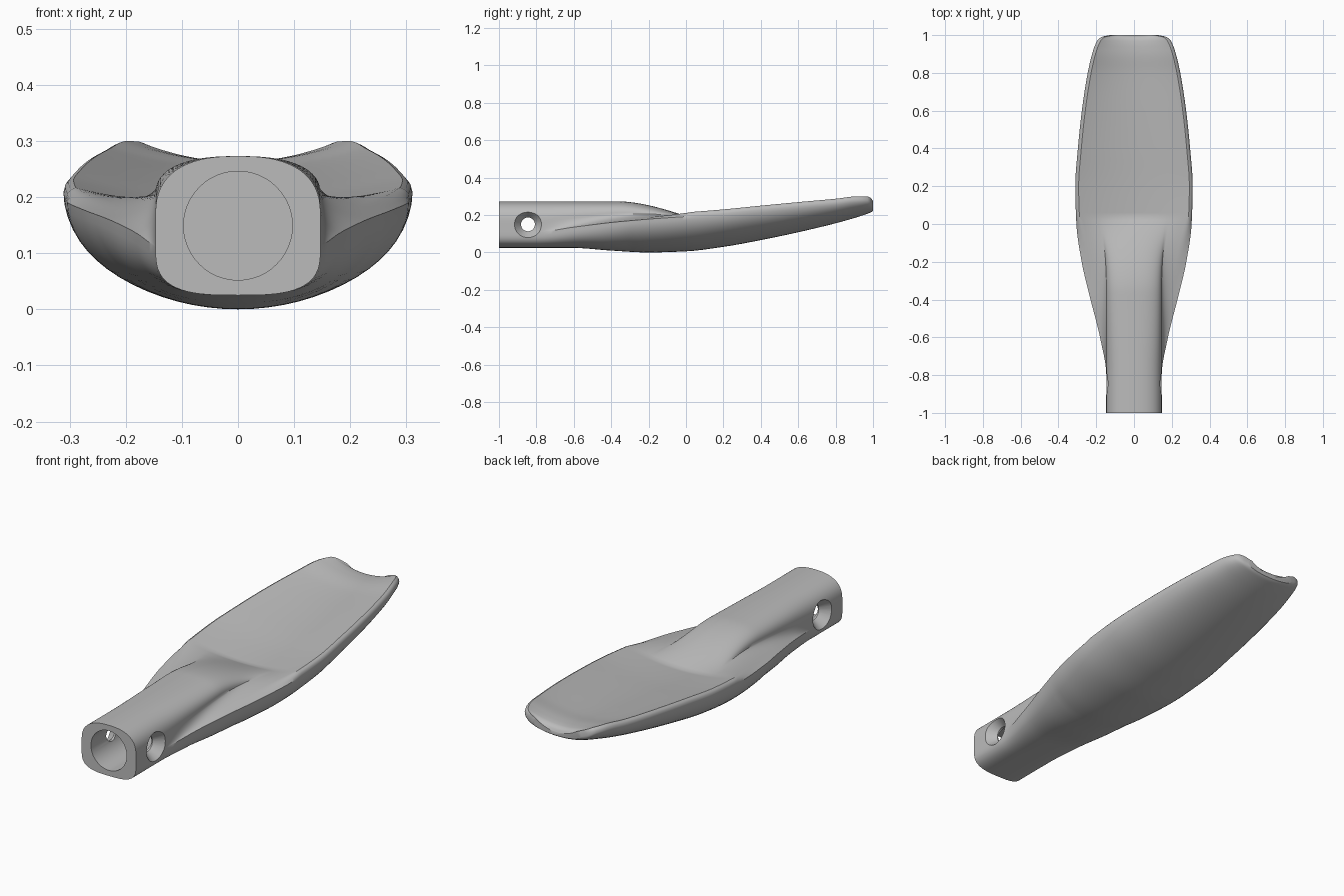
import bpy, bmesh, math
from mathutils import Matrix

if "Cube" in bpy.data.objects:
    bpy.data.objects.remove(bpy.data.objects["Cube"])

grey = bpy.data.materials.new("plain grey")
grey.use_nodes = True
grey.diffuse_color = (0.5, 0.5, 0.5, 1)
grey.node_tree.nodes["Principled BSDF"].inputs["Base Color"].default_value = (0.5, 0.5, 0.5, 1)

# Stations along the length: y, half width, height of widest line, bottom height
STATIONS = [
    (-1, .147, .11, .025), (-.8, .147, .11, .025), (-.6, .18, .135, .024),
    (-.4, .23, .16, .01), (-.2, .277, .178, 0), (0, .305, .192, .006),
    (.2, .311, .208, .03), (.4, .297, .228, .066), (.6, .276, .247, .108),
    (.8, .245, .265, .156), (.92, .216, .278, .19), (.97, .195, .277, .207),
    (.99, .172, .268, .215), (1, .13, .252, .222)]
TOP = .273          # handle top height
NECK = .147         # handle half width


def station(y):
    """Hermite interpolation of the station table with limited slopes."""
    i = 0
    while i < len(STATIONS) - 2 and y > STATIONS[i + 1][0]:
        i += 1
    a, b = STATIONS[i], STATIONS[i + 1]
    h = b[0] - a[0]
    t = (y - a[0]) / h

    def slope(j, c):
        if j == 0 or j == len(STATIONS) - 1:
            return (b[c] - a[c]) / h
        p, q, r = STATIONS[j - 1], STATIONS[j], STATIONS[j + 1]
        d, e = (q[c] - p[c]) / (q[0] - p[0]), (r[c] - q[c]) / (r[0] - q[0])
        return 2 * d * e / (d + e) if d * e > 0 else 0

    out = []
    for c in (1, 2, 3):
        m, n = slope(i, c) * h, slope(i + 1, c) * h
        out.append((2*t**3 - 3*t*t + 1) * a[c] + (t**3 - 2*t*t + t) * m
                   + (3*t*t - 2*t**3) * b[c] + (t**3 - t*t) * n)
    return out


def clamp(v):
    return max(0, min(1, v))


def superellipse(steps, power):
    """Quarter curve from (1, 0) to (0, 1), start point left out."""
    for k in range(1, steps + 1):
        a = math.pi / 2 * k / steps
        yield max(0, math.cos(a)) ** (2 / power), math.sin(a) ** (2 / power)


def handle_top(w, ze):
    """Fillet from the wing edge up to the handle side, then the rounded corner."""
    join = ze + .35 * (TOP - ze)
    cx, cz = NECK + .15 * (w - NECK), ze + .01
    pts = []
    for k in range(13):
        t = k / 12
        pts.append(((1-t)**2 * w + 2*t*(1-t) * cx + t*t * NECK,
                    (1-t)**2 * ze + 2*t*(1-t) * cz + t*t * join))
    for u, v in superellipse(16, 2.5):
        pts.append((NECK * u, join + (TOP - join) * v))
    return pts


def blade_top(w, ze, y, count):
    """Rounded rim followed by the shallow hollow of the blade."""
    rim = ze + .022
    sag = .036
    pts = [(w, ze), (w - .003, ze + .011), (w - .009, ze + .018)]
    inner = w - .018
    n = count - len(pts)
    for k in range(n):
        f = 1 - k / (n - 1)
        pts.append((inner * f, rim - sag * (1 - f * f)))
    return pts


def section(y):
    w, ze, zb = station(y)
    top = handle_top(max(w, NECK), ze) if y < .04 else None
    blade = blade_top(w, ze, y, 29)
    k = clamp((y + .36) / .4) ** 1.8
    if top:
        top = [(p[0] + (q[0] - p[0]) * k, p[1] + (q[1] - p[1]) * k)
               for p, q in zip(top, blade)]
    else:
        top = blade
    # Underside: squarish at the handle, elliptical on the blade
    power = 2 + 1.1 * clamp(-(y + .3) / .5)
    low = [(w * u, ze - (ze - zb) * v) for u, v in superellipse(16, power)]
    half = low[::-1] + top
    ring = half + [(-x, z) for x, z in half[-2:0:-1]]
    return [(x, y, z) for x, z in ring]


def make_object(name, bm):
    bmesh.ops.recalc_face_normals(bm, faces=bm.faces)
    mesh = bpy.data.meshes.new(name)
    bm.to_mesh(mesh)
    bm.free()
    mesh.materials.append(grey)
    ob = bpy.data.objects.new(name, mesh)
    bpy.context.collection.objects.link(ob)
    return ob


# Handle and blade, lofted as one body
ys = [-1 + k * .02 for k in range(98)] + [.97, .98, .985, .99, .994, .997, .999, 1]
bm = bmesh.new()
rings = [[bm.verts.new(p) for p in section(y)] for y in ys]
for a, b in zip(rings, rings[1:]):
    for i in range(len(a)):
        j = (i + 1) % len(a)
        bm.faces.new((a[i], a[j], b[j], b[i]))
bm.faces.new(rings[0])
bm.faces.new(rings[-1])
body = make_object("paddle_body", bm)


# Socket and countersunk cross holes
def cutter(name, r1, r2, depth, centre, axis, angle):
    bm = bmesh.new()
    bmesh.ops.create_cone(
        bm, cap_ends=True, segments=48, radius1=r1, radius2=r2, depth=depth,
        matrix=Matrix.Translation(centre) @ Matrix.Rotation(angle, 4, axis))
    ob = make_object(name, bm)
    ob.hide_render = True
    return ob


quarter = math.pi / 2
cutters = [cutter("socket_cutter", .097, .097, .5, (0, -.85, .149), 'X', quarter),
           cutter("pin_cutter", .037, .037, .5, (0, -.845, .15), 'Y', quarter)]
for side in (-1, 1):
    cutters.append(cutter("countersink_cutter", .037, .076, .05,
                          (side * .127, -.845, .15), 'Y', side * quarter))

bpy.context.view_layer.objects.active = body
for ob in cutters:
    mod = body.modifiers.new("cut", 'BOOLEAN')
    mod.operation = 'DIFFERENCE'
    mod.solver = 'EXACT'
    mod.object = ob
    bpy.ops.object.modifier_apply(modifier=mod.name)
    bpy.data.objects.remove(ob)

bpy.ops.object.select_all(action='DESELECT')
body.select_set(True)
bpy.ops.object.shade_smooth_by_angle(angle=math.radians(35))
